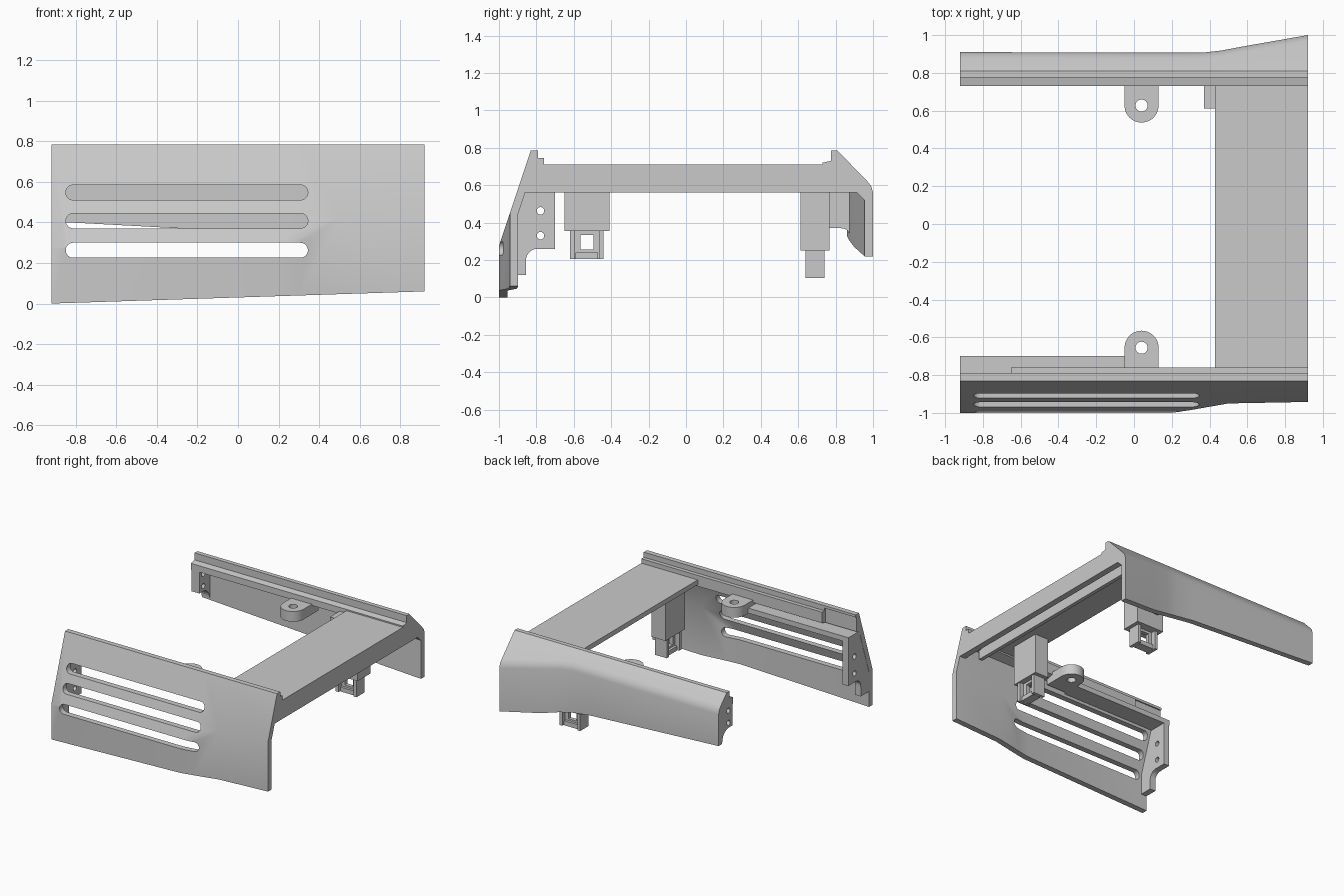
import bpy, bmesh, math
from mathutils import Vector

cube = bpy.data.objects.get("Cube")
if cube:
    bpy.data.objects.remove(cube, do_unlink=True)

grey = bpy.data.materials.new("plain_grey")
grey.use_nodes = True
colour = (0.59, 0.59, 0.59, 1)
grey.diffuse_color = colour
grey.node_tree.nodes["Principled BSDF"].inputs["Base Color"].default_value = colour


def loft(name, rings):
    """Skin matching rings of 3D points and close both ends."""
    bm = bmesh.new()
    loops = [[bm.verts.new(p) for p in ring] for ring in rings]
    for a, b in zip(loops, loops[1:]):
        for i in range(len(a)):
            j = (i + 1) % len(a)
            bm.faces.new((a[i], a[j], b[j], b[i]))
    bm.faces.new(loops[0])
    bm.faces.new(loops[-1])
    bmesh.ops.recalc_face_normals(bm, faces=bm.faces)
    mesh = bpy.data.meshes.new(name)
    bm.to_mesh(mesh)
    bm.free()
    mesh.materials.append(grey)
    ob = bpy.data.objects.new(name, mesh)
    bpy.context.collection.objects.link(ob)
    return ob


def prism(name, outline, axis, a, b):
    """Extrude a 2D outline along x, y or z; the outline uses the other two axes."""
    def place(p, h):
        c = list(p)
        c.insert("xyz".index(axis), h)
        return Vector(c)
    return loft(name, [[place(p, h) for p in outline] for h in (a, b)])


def box(name, x, y, z):
    return prism(name, [(x[0], y[0]), (x[1], y[0]), (x[1], y[1]), (x[0], y[1])], "z", *z)


def arc(cu, cv, r, start, end, n=12):
    return [(cu + r * math.cos(math.radians(start + (end - start) * i / n)),
             cv + r * math.sin(math.radians(start + (end - start) * i / n)))
            for i in range(n + 1)]


def cut(ob, cutter):
    mod = ob.modifiers.new("cut", "BOOLEAN")
    mod.operation = "DIFFERENCE"
    mod.solver = "EXACT"
    mod.object = cutter
    bpy.context.view_layer.objects.active = ob
    bpy.ops.object.modifier_apply(modifier=mod.name)
    bpy.data.objects.remove(cutter, do_unlink=True)


def smooth(ob):
    bpy.ops.object.select_all(action="DESELECT")
    ob.select_set(True)
    bpy.context.view_layer.objects.active = ob
    bpy.ops.object.shade_smooth_by_angle(angle=math.radians(25))


# Front side panel: leaning skirt with a stepped rail on top
def front_ring(x, y):
    bottom = 0.03 + 0.0325 * x
    crease = 0.785 + (y + 0.83) * 3
    outline = [(-0.83, 0.785), (y, crease), (y, bottom), (y + 0.045, bottom),
               (y + 0.045, crease), (-0.833, 0.64), (-0.76, 0.66), (-0.76, 0.71),
               (-0.76, 0.745), (-0.79, 0.745), (-0.79, 0.785)]
    return [(x, *p) for p in outline]


front = loft("front_panel", [front_ring(x, y) for x, y in
                             [(-0.92, -1), (0.2, -1), (0.3, -0.985), (0.5, -0.95), (0.92, -0.942)]])
cut(front, box("rail_notch", (-1, -0.65), (-0.8, -0.7), (0.6, 0.765)))
for z in (0.548, 0.408, 0.263):
    slot = arc(0.308, z, 0.037, -90, 90) + arc(-0.813, z, 0.037, 90, 270)
    cut(front, prism("vent_slot", slot, "y", -1.1, -0.78))
smooth(front)


# Back side panel: rounded shoulder that flares outward at one end
def back_ring(x, y, bottom):
    shoulder = 0.785 - (y - 0.03 - 0.81) * 1.03
    outline = [(0.775, 0.785), (0.81, 0.785), (y - 0.03, shoulder), (y - 0.01, shoulder - 0.025),
               (y, shoulder - 0.06), (y, bottom), (y - 0.045, bottom),
               (y - 0.045, shoulder - 0.1), (0.8, 0.67), (0.73, 0.67), (0.73, 0.72), (0.775, 0.73)]
    return [(x, *p) for p in outline]


back = loft("back_panel", [back_ring(*s) for s in
                           [(-0.92, 0.91, 0.405), (0.2, 0.907, 0.345), (0.36, 0.907, 0.325),
                            (0.46, 0.918, 0.305), (0.6, 0.944, 0.27), (0.92, 1, 0.22)]])
smooth(back)

# Cross bridge: thin deck, deep outer lip and stiffening rib
box("bridge_deck", (0.43, 0.92), (-0.79, 0.77), (0.672, 0.71))
prism("bridge_lip", [(-0.875, 0.562), (-0.83, 0.71), (0.85, 0.71), (0.94, 0.62),
                     (0.955, 0.53), (0.945, 0.55), (0.92, 0.562)], "x", 0.87, 0.92)
box("bridge_rib", (0.74, 0.77), (-0.82, 0.82), (0.575, 0.68))

# Shelf and drilled end plates
box("front_shelf", (-0.92, -0.05), (-0.84, -0.70), (0.60, 0.64))
front_plate = prism("front_end_plate", [(-0.97, 0.12), (-0.855, 0.12), (-0.855, 0.19)]
                    + arc(-0.795, 0.2, 0.06, 170, 90, 6)
                    + [(-0.70, 0.26), (-0.70, 0.61), (-0.86, 0.61), (-0.97, 0.3)],
                    "x", -0.918, -0.87)
back_plate = prism("back_end_plate", [(0.735, 0.69), (0.735, 0.5), (0.78, 0.5)]
                   + arc(0.78, 0.42, 0.08, 80, 0, 6)
                   + [(0.885, 0.42), (0.885, 0.62), (0.82, 0.69)], "x", -0.918, -0.85)
for plate, y, heights in ((front_plate, -0.778, (0.33, 0.463)), (back_plate, 0.785, (0.54, 0.635))):
    for z in heights:
        cut(plate, prism("screw_hole", arc(y, z, 0.02, 0, 345, 23), "x", -1, -0.8))

# Rounded screw tabs
for name, side, y, root in (("front_tab", 1, -0.655, -0.82), ("back_tab", -1, 0.627, 0.81)):
    outline = [(0.13, root)] + arc(0.04, y, 0.09, 0, 180 * side, 24) + [(-0.05, root)]
    tab = prism(name, outline, "z", 0.60, 0.68)
    cut(tab, prism("tab_hole", arc(0.04, y, 0.032, 0, 345, 23), "z", 0.5, 0.8))
    smooth(tab)


# Snap clips: block, windowed tongue, side ribs and barb
def clip(name, u, v, half_depth, split, bottom, along_x):
    def part(label, du, dv, z):
        ur, vr = (u + du[0], u + du[1]), (v + dv[0], v + dv[1])
        return box(name + label, ur if along_x else vr, vr if along_x else ur, z)
    part("_block", (-0.12, 0.12), (-half_depth, half_depth), (split, 0.69))
    tongue = part("_tongue", (-0.09, 0.09), (-0.015, 0.015), (bottom, split + 0.01))
    cut(tongue, part("_window", (-0.035, 0.035), (-0.1, 0.1), (bottom + 0.05, split - 0.02)))
    for s in (-1, 1):
        part("_rib", sorted((s * 0.09, s * 0.065)), (-0.05, 0.05), (bottom, split + 0.01))
    part("_barb", (-0.06, 0.06), (-0.035, 0.035), (bottom, bottom + 0.035))


clip("front_clip", -0.53, 0.525, 0.06, 0.355, 0.205, False)
clip("back_clip", 0.49, 0.69, 0.078, 0.25, 0.105, True)

# Gusset tying the back clip to the side panel
prism("back_clip_gusset", [(0.76, 0.68), (0.76, 0.37), (0.83, 0.37)]
      + arc(0.83, 0.32, 0.05, 80, 0, 6) + [(0.895, 0.32), (0.895, 0.6), (0.82, 0.68)],
      "x", 0.42, 0.46)
